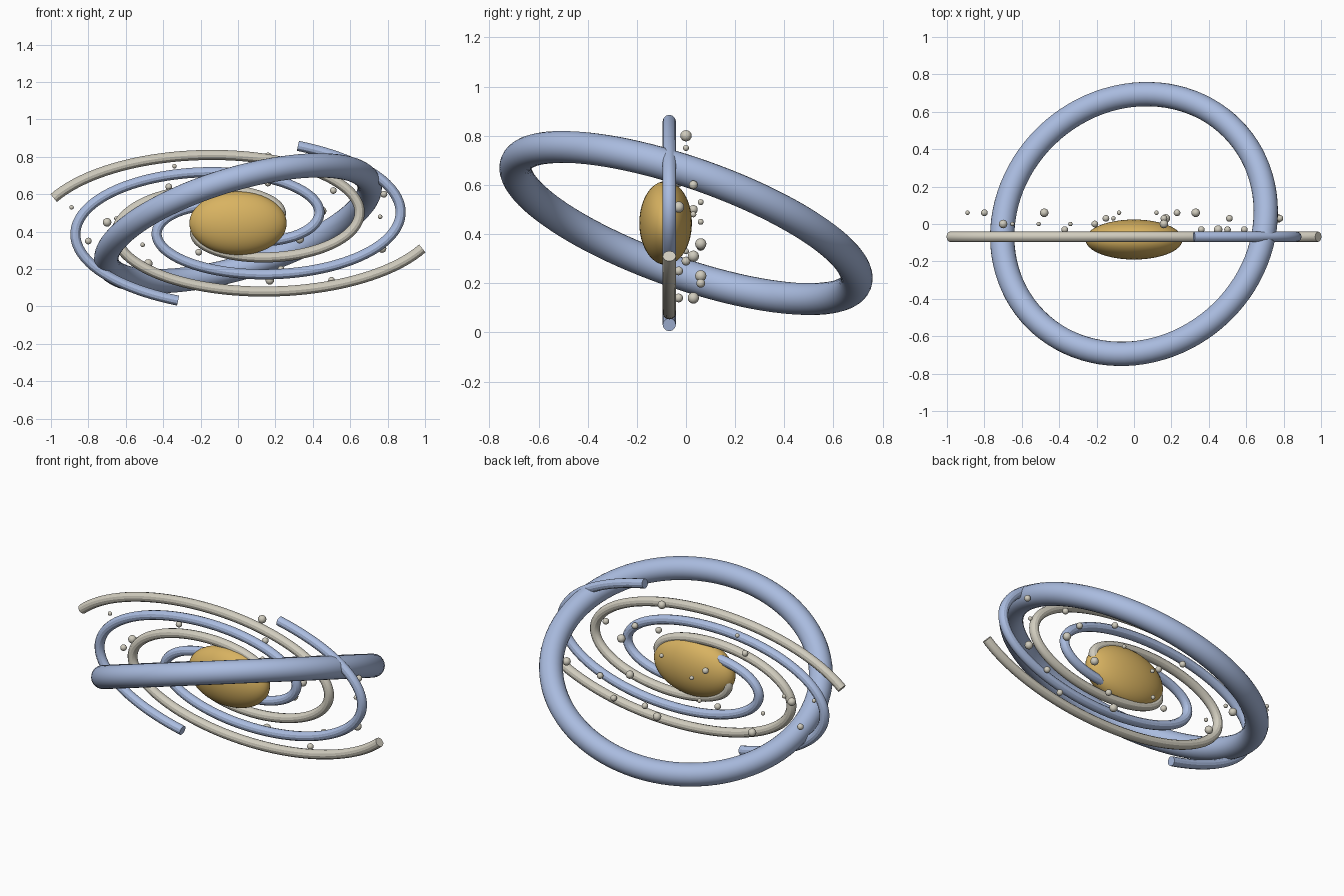
import bpy
from math import pi, radians, cos, sin
from mathutils import Vector

default_cube = bpy.data.objects.get("Cube")
if default_cube:
    bpy.data.objects.remove(default_cube, do_unlink=True)

MID_Z = 0.445          # height of the common centre
ARM_Y = -0.068         # plane of the spiral arms
ARM_TUBE = 0.027
FLATTEN = 0.42         # vertical squash of the spiral


def make_material(name, color):
    material = bpy.data.materials.new(name)
    material.use_nodes = True
    material.diffuse_color = (*color, 1)
    shader = material.node_tree.nodes["Principled BSDF"]
    shader.inputs["Base Color"].default_value = (*color, 1)
    return material


blue = make_material("pale blue", (0.40, 0.50, 0.74))
gold = make_material("gold", (0.69, 0.45, 0.12))
cream = make_material("warm grey", (0.63, 0.60, 0.51))


def finish(name, material):
    """Name, colour and smooth the active object."""
    part = bpy.context.object
    part.name = name
    part.data.materials.append(material)
    bpy.ops.object.shade_smooth_by_angle()
    return part


def ball(name, place, size, material, segments):
    bpy.ops.mesh.primitive_uv_sphere_add(
        segments=segments, ring_count=segments // 2, radius=1, location=place)
    bpy.context.object.scale = size
    return finish(name, material)


def spiral_arm(name, turn, material):
    """Flattened spiral tube, wound inward from its outer end."""
    steps, sweep = 120, 1.88 * pi
    curve = bpy.data.curves.new(name, "CURVE")
    curve.dimensions = "3D"
    curve.bevel_depth = ARM_TUBE
    curve.bevel_resolution = 4
    curve.use_fill_caps = True
    path = curve.splines.new("POLY")
    path.points.add(steps)
    for i, point in enumerate(path.points):
        wound = sweep * i / steps
        reach = 1.036 - 0.445 * wound / pi
        angle = turn - wound
        point.co = (reach * cos(angle), ARM_Y,
                    MID_Z + FLATTEN * reach * sin(angle), 1)
    arm = bpy.data.objects.new(name, curve)
    bpy.context.collection.objects.link(arm)
    bpy.ops.object.select_all(action="DESELECT")
    arm.select_set(True)
    bpy.context.view_layer.objects.active = arm
    bpy.ops.object.convert(target="MESH")
    finish(name, material)


# Golden core
ball("core", (0, -0.083, MID_Z), (0.26, 0.107, 0.17), gold, 48)

# Tilted outer ring
bpy.ops.mesh.primitive_torus_add(
    major_radius=0.733, minor_radius=0.065,
    major_segments=96, minor_segments=24, location=(0, 0, MID_Z))
ring = finish("tilted_ring", blue)
ring.rotation_euler = Vector((-0.276, 0.32, 0.907)).to_track_quat("Z", "Y").to_euler()

# Four spiral arms, a quarter turn apart
for index in range(4):
    spiral_arm(f"spiral_arm_{index + 1}", radians(162 + 90 * index),
               blue if index % 2 else cream)

# Scattered stars, grouped by radius, placed in hundredths
stars = {
    0.012: [(-89, 6, 53), (-65, 0, 47), (-51, 0, 33), (-34, 0, 75),
            (-11, 3, 31), (-8, 6, 45), (12, 6, 53), (76, 3, 48)],
    0.018: [(-80, 6, 35), (-37, -3, 64), (-21, 0, 29), (-15, 3, 50),
            (16, 3, 66), (23, 6, 20), (36, -3, 61), (50, -3, 14),
            (51, 3, 62), (59, -3, 25), (78, 3, 60)],
    0.023: [(-70, 0, 45), (-48, 6, 23), (16, 0, 80), (17, 3, 14),
            (33, 6, 36), (45, -3, 51), (77, 3, 31)],
}
for radius, places in stars.items():
    for place in places:
        ball("star", Vector(place) / 100, (radius,) * 3, cream, 16)
